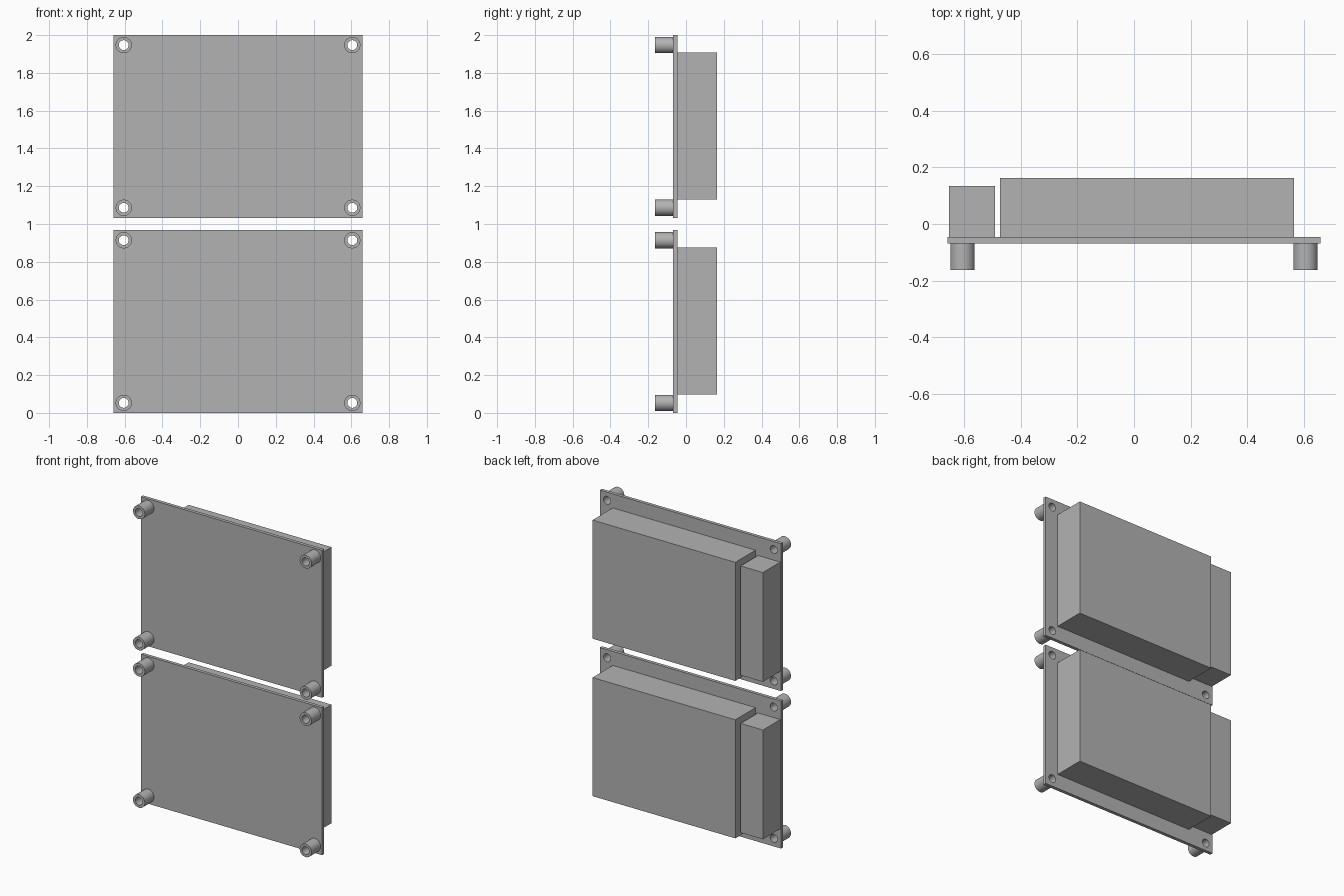
import bpy, bmesh, math

cube = bpy.data.objects.get("Cube")
if cube:
    bpy.data.objects.remove(cube)

# One plain grey for everything
GREY = (0.45, 0.45, 0.45, 1)
grey = bpy.data.materials.new("plain_grey")
grey.use_nodes = True
grey.diffuse_color = GREY
grey.node_tree.nodes["Principled BSDF"].inputs["Base Color"].default_value = GREY

HALF_W, HEIGHT, PITCH = 0.658, 0.967, 1.033
FRONT, BOARD_FRONT, BOARD_BACK, BACK = -0.163, -0.068, -0.046, 0.163
INSET, HOLE_R, POST_R = 0.053, 0.026, 0.043


def circle(x, z, r, n=48):
    return [(x + r * math.cos(2 * math.pi * i / n), z + r * math.sin(2 * math.pi * i / n))
            for i in range(n)]


def rect(x0, x1, z0, z1):
    return [(x0, z0), (x1, z0), (x1, z1), (x0, z1)]


def slab(name, outlines, y0, y1, base, smooth=False):
    """Extrude x-z outlines (inner ones become holes) from y0 to y1."""
    curve = bpy.data.curves.new(name, "CURVE")
    curve.dimensions = "2D"
    curve.fill_mode = "BOTH"
    curve.extrude = (y1 - y0) / 2
    for pts in outlines:
        spline = curve.splines.new("POLY")
        spline.points.add(len(pts) - 1)
        for p, (x, z) in zip(spline.points, pts):
            p.co = (x, z, 0, 1)
        spline.use_cyclic_u = True
    curve.materials.append(grey)
    obj = bpy.data.objects.new(name, curve)
    obj.rotation_euler.x = math.pi / 2
    obj.location = (0, (y0 + y1) / 2, base)
    bpy.context.collection.objects.link(obj)
    bpy.ops.object.select_all(action="DESELECT")
    obj.select_set(True)
    bpy.context.view_layer.objects.active = obj
    bpy.ops.object.convert(target="MESH")
    obj = bpy.context.view_layer.objects.active
    # Weld the caps to the walls
    bm = bmesh.new()
    bm.from_mesh(obj.data)
    bmesh.ops.remove_doubles(bm, verts=bm.verts, dist=1e-5)
    bmesh.ops.recalc_face_normals(bm, faces=bm.faces)
    bm.to_mesh(obj.data)
    bm.free()
    if smooth:
        bpy.ops.object.shade_smooth_by_angle(angle=math.radians(30))
    else:
        bpy.ops.object.shade_flat()
    return obj


corners = [(side * (HALF_W - INSET), z)
           for side in (-1, 1) for z in (INSET, HEIGHT - INSET)]

# Two identical modules, stacked
for level, base in (("lower", 0), ("upper", PITCH)):
    # Board with four through holes
    slab(f"{level}_board",
         [rect(-HALF_W, HALF_W, 0, HEIGHT)] + [circle(x, z, HOLE_R) for x, z in corners],
         BOARD_FRONT, BOARD_BACK, base)
    # Main housing and narrow connector block on the back
    slab(f"{level}_housing", [rect(-0.472, 0.564, 0.097, 0.875)], BOARD_BACK, BACK, base)
    slab(f"{level}_connector", [rect(-0.652, -0.490, 0.128, 0.845)], BOARD_BACK, 0.134, base)
    # Hollow standoffs on the front
    for x, z in corners:
        name = f"{level}_standoff_{'left' if x > 0 else 'right'}_{'top' if z > 0.5 else 'bottom'}"
        slab(name, [circle(x, z, POST_R), circle(x, z, HOLE_R)],
             FRONT, BOARD_FRONT, base, smooth=True)
